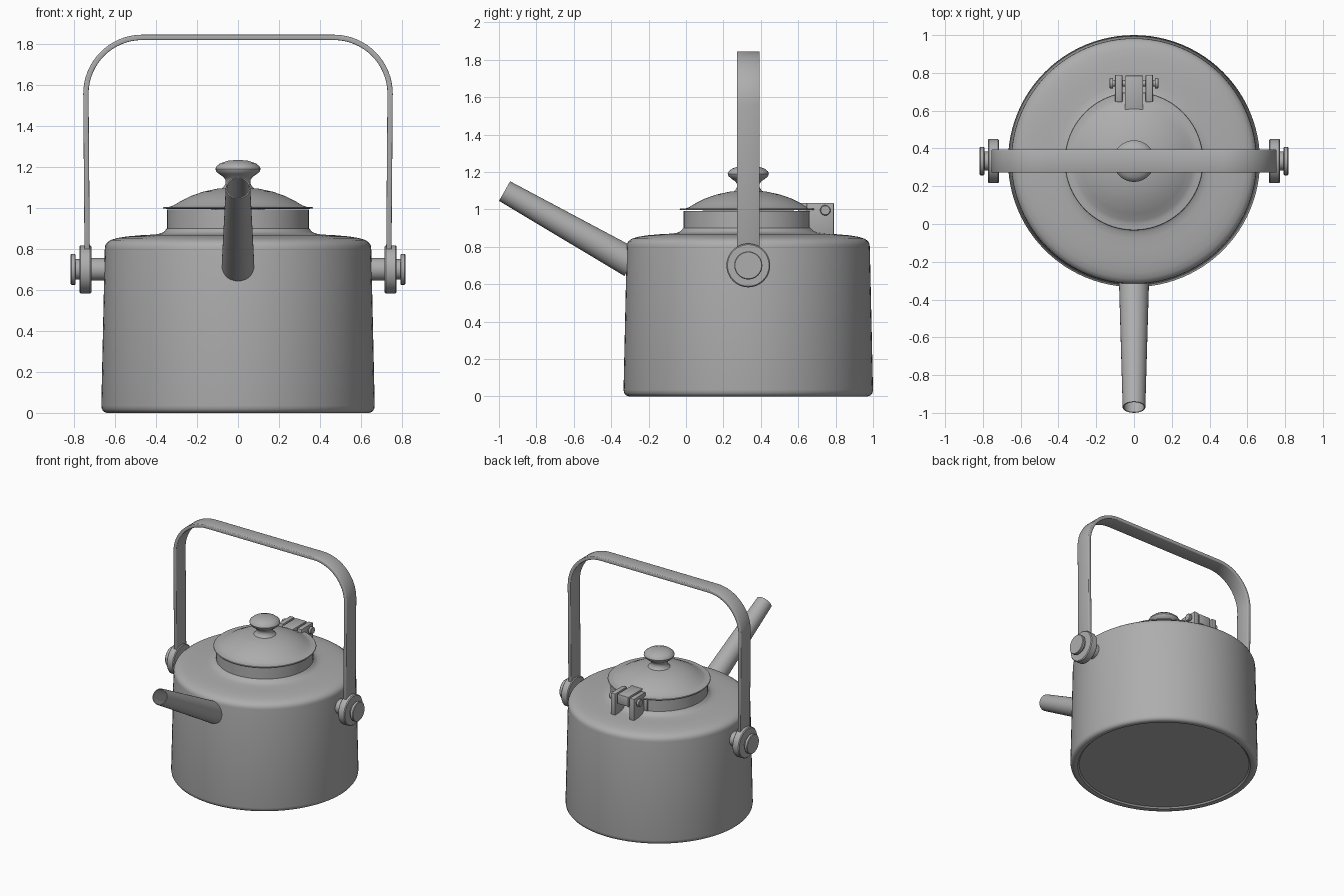
import bpy, bmesh, math
from mathutils import Vector, Matrix

CY = 0.333      # depth of the kettle's axis
PIVOT_Z = 0.70  # height of the handle pivots

if "Cube" in bpy.data.objects:
    bpy.data.objects.remove(bpy.data.objects["Cube"])

metal = bpy.data.materials.new("grey metal")
metal.use_nodes = True
GREY = (0.42, 0.42, 0.42, 1)
metal.diffuse_color = GREY
metal.node_tree.nodes["Principled BSDF"].inputs["Base Color"].default_value = GREY


def finish(name, bm, angle=35):
    """Turn a bmesh into a smooth-shaded object."""
    bmesh.ops.recalc_face_normals(bm, faces=bm.faces)
    mesh = bpy.data.meshes.new(name)
    bm.to_mesh(mesh)
    bm.free()
    obj = bpy.data.objects.new(name, mesh)
    bpy.context.collection.objects.link(obj)
    mesh.materials.append(metal)
    bpy.ops.object.select_all(action='DESELECT')
    obj.select_set(True)
    bpy.context.view_layer.objects.active = obj
    bpy.ops.object.shade_smooth_by_angle(angle=math.radians(angle))
    return obj


def lathe(name, profile, start, direction, steps=64, angle=35):
    """Revolve (radius, distance) points about an axis."""
    bm = bmesh.new()
    verts = [bm.verts.new((r, 0, h)) for r, h in profile]
    edges = [bm.edges.new(pair) for pair in zip(verts, verts[1:])]
    bmesh.ops.spin(bm, geom=verts + edges, cent=(0, 0, 0), axis=(0, 0, 1),
                   angle=math.tau, steps=steps)
    bmesh.ops.remove_doubles(bm, verts=bm.verts, dist=0.0005)
    turn = Vector((0, 0, 1)).rotation_difference(Vector(direction))
    bm.transform(Matrix.Translation(start) @ turn.to_matrix().to_4x4())
    return finish(name, bm, angle)


def box(name, low, high, bevel=0.004):
    low, high = Vector(low), Vector(high)
    bm = bmesh.new()
    bmesh.ops.create_cube(bm, size=1)
    bm.transform(Matrix.Translation((low + high) / 2)
                 @ Matrix.Diagonal((high - low).to_4d()))
    bmesh.ops.bevel(bm, geom=bm.edges[:], offset=bevel, segments=2,
                    profile=0.5, affect='EDGES')
    return finish(name, bm)


# Body with recessed base, rounded shoulder and neck
axis = (0, CY, 0)
up = (0, 0, 1)
lathe("body", [(0, 0.014), (0.605, 0.014), (0.615, 0.004), (0.64, 0), (0.655, 0.006),
               (0.664, 0.018), (0.667, 0.035), (0.65, 0.8), (0.648, 0.815),
               (0.64, 0.83), (0.622, 0.843), (0.59, 0.853), (0.54, 0.861),
               (0.47, 0.867), (0.41, 0.87), (0.38, 0.875), (0.36, 0.884),
               (0.35, 0.897), (0.346, 0.9), (0.346, 0.992), (0.33, 0.992),
               (0.33, 0.88)], axis, up, 96)

# Lid with thin rim, and its knob
lathe("lid", [(0, 0.993), (0.364, 0.996), (0.367, 1.0), (0.364, 1.004), (0.335, 1.005),
              (0.315, 1.012), (0.28, 1.033), (0.23, 1.058), (0.17, 1.079),
              (0.1, 1.094), (0, 1.1)], axis, up, 96)
lathe("lid_knob", [(0.085, 1.09), (0.068, 1.105), (0.06, 1.12), (0.06, 1.135),
                   (0.07, 1.15), (0.092, 1.165), (0.106, 1.178), (0.11, 1.19),
                   (0.105, 1.203), (0.086, 1.218), (0.05, 1.23), (0, 1.235)],
      axis, up, 48)

# Hollow tapered spout, running into the body wall
tip = Vector((0, -0.97, 1.0975))
root = Vector((0, -0.29, 0.713))
length = (tip - root).length
lathe("spout", [(0.072, 0), (0.08, 0), (0.06, length), (0.054, length), (0.072, 0)],
      root, tip - root, 48)

# Strap handle with two rounded corners
corner, half, top, foot = 0.275, 0.742, 1.832, 0.79
path = [(half - 0.006, foot)]
for i in range(17):
    a = math.pi / 2 * i / 16
    path.append((half - corner + corner * math.cos(a), top - corner + corner * math.sin(a)))
path += [(-x, z) for x, z in reversed(path)]
bm = bmesh.new()
rows = [[bm.verts.new((x, CY + side * 0.061, z)) for x, z in path] for side in (-1, 1)]
for i in range(len(path) - 1):
    bm.faces.new((rows[0][i], rows[0][i + 1], rows[1][i + 1], rows[1][i]))
handle = finish("handle", bm)
thick = handle.modifiers.new("thickness", 'SOLIDIFY')
thick.thickness = 0.026
thick.offset = 0
soft = handle.modifiers.new("soft edges", 'BEVEL')
soft.width = 0.005
soft.segments = 2
soft.limit_method = 'ANGLE'
soft.angle_limit = math.radians(50)

# Handle pivots: axle, eye disc, groove and cap along one axis
for side, label in ((1, "left"), (-1, "right")):
    centre = (0, CY, PIVOT_Z)
    out = (side, 0, 0)
    lathe(label + "_axle", [(0, 0.62), (0.055, 0.62), (0.055, 0.73), (0, 0.73)], centre, out, 40)
    lathe(label + "_handle_eye", [(0, 0.715), (0.111, 0.715), (0.117, 0.721), (0.117, 0.768),
                                  (0.111, 0.774), (0, 0.774)], centre, out)
    lathe(label + "_pivot_cap", [(0, 0.76), (0.05, 0.76), (0.05, 0.792), (0.071, 0.792),
                                 (0.075, 0.796), (0.075, 0.813), (0.071, 0.817), (0, 0.817)],
          centre, out, 48)
    # Hinge cheek and the pin's head
    x0, x1 = sorted((side * 0.062, side * 0.1))
    box(label + "_hinge_cheek", (x0, 0.645, 0.86), (x1, 0.79, 1.035))
    lathe(label + "_hinge_pin_head", [(0, 0.095), (0.018, 0.095), (0.018, 0.11), (0.028, 0.11),
                                      (0.028, 0.126), (0.024, 0.13), (0, 0.13)],
          (0, 0.745, 0.995), out, 24)

# Hinge between lid and neck
box("hinge_flange", (-0.127, 0.64, 0.9), (0.127, 0.664, 0.99))
box("hinge_tongue", (-0.048, 0.6, 0.96), (0.048, 0.785, 1.035))
lathe("hinge_pin", [(0, -0.1), (0.018, -0.1), (0.018, 0.1), (0, 0.1)],
      (0, 0.745, 0.995), (1, 0, 0), 24)
